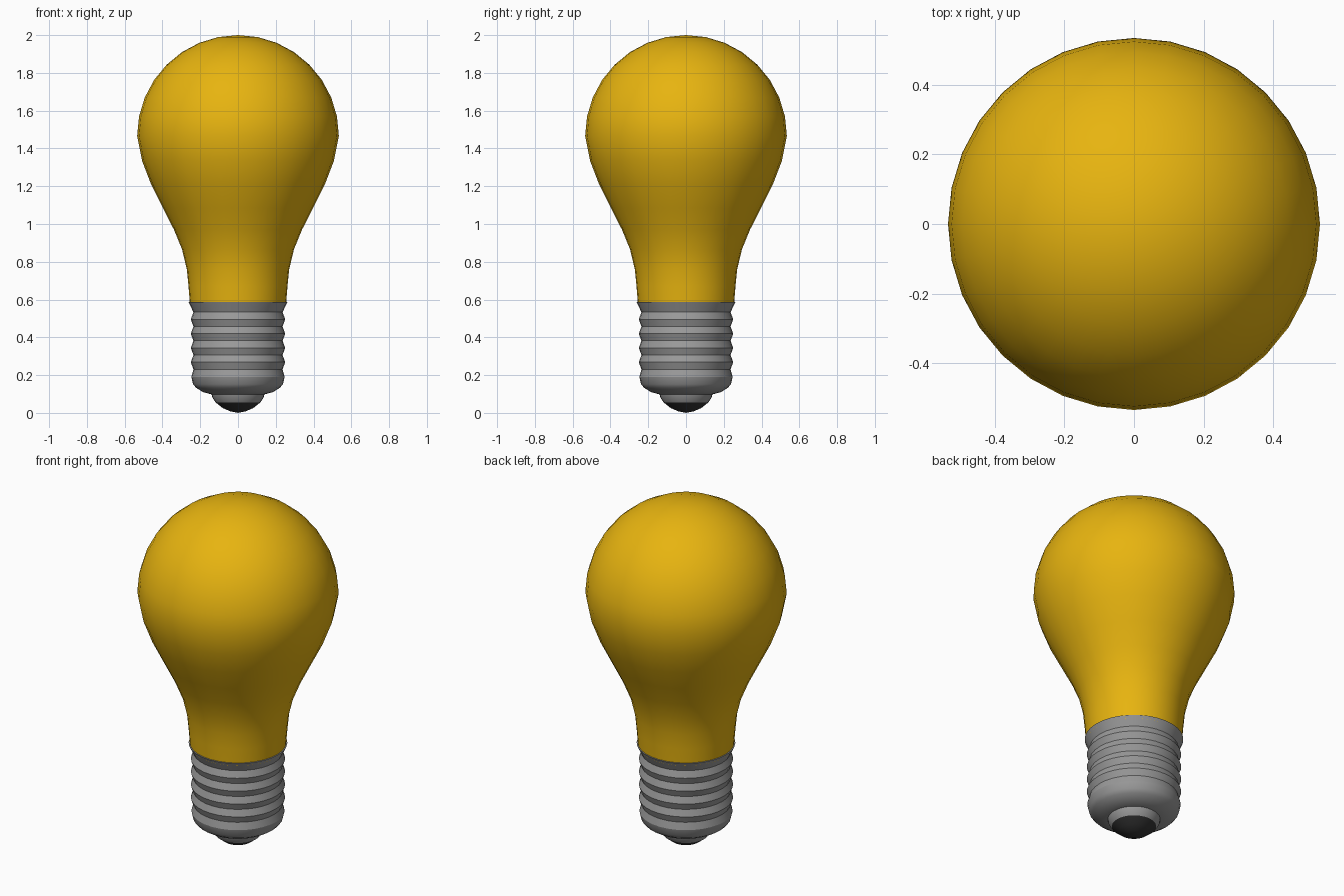
import bpy, bmesh, math

if "Cube" in bpy.data.objects:
    bpy.data.objects.remove(bpy.data.objects["Cube"])

SIDES = 32


def material(name, color):
    m = bpy.data.materials.new(name)
    m.diffuse_color = (*color, 1)
    m.use_nodes = True
    m.node_tree.nodes["Principled BSDF"].inputs["Base Color"].default_value = m.diffuse_color
    return m


def lathe(name, profile, mat, angle):
    """Revolve (radius, height) points about z; radius 0 makes a pole."""
    bm = bmesh.new()
    rings = []
    for r, z in profile:
        if r == 0:
            rings.append([bm.verts.new((0, 0, z))] * SIDES)
        else:
            rings.append([bm.verts.new((r * math.cos(2 * math.pi * i / SIDES),
                                        r * math.sin(2 * math.pi * i / SIDES), z))
                          for i in range(SIDES)])
    for a, b in zip(rings, rings[1:]):
        for i in range(SIDES):
            j = (i + 1) % SIDES
            corners = list(dict.fromkeys((a[i], a[j], b[j], b[i])))
            bm.faces.new(corners)
    bm.normal_update()
    mesh = bpy.data.meshes.new(name)
    bm.to_mesh(mesh)
    bm.free()
    mesh.materials.append(mat)
    ob = bpy.data.objects.new(name, mesh)
    bpy.context.collection.objects.link(ob)
    bpy.ops.object.select_all(action='DESELECT')
    ob.select_set(True)
    bpy.context.view_layer.objects.active = ob
    bpy.ops.object.shade_smooth_by_angle(angle=math.radians(angle))
    return ob


yellow = material("yellow_glass", (0.80, 0.456, 0.005))
grey = material("grey_metal", (0.32, 0.32, 0.32))
black = material("black_contact", (0.035, 0.035, 0.035))

# Glass bulb: tapered neck flowing into a spherical crown
neck = [(0.254, 0.57), (0.262, 0.67), (0.271, 0.76), (0.296, 0.865),
        (0.339, 0.97), (0.397, 1.085), (0.46, 1.21), (0.508, 1.335)]
crown = [(0.534 * math.cos(math.radians(a)), 1.466 + 0.534 * math.sin(math.radians(a)))
         for a in [11.25 * k for k in range(8)]]
lathe("glass_bulb", neck + crown + [(0, 2.0)], yellow, 60)

# Screw base: rounded bottom, five thread ridges and a flared rim
base = [(0, 0.098), (0.14, 0.098), (0.185, 0.11), (0.222, 0.133), (0.238, 0.152), (0.247, 0.19)]
for k in range(5):
    z = 0.193 + 0.0755 * k
    if k:
        base.append((0.25, z))
    base.append((0.236, z + 0.038))
base += [(0.262, 0.587), (0.24, 0.587), (0, 0.587)]
lathe("screw_base", base, grey, 28)

# Metal collar and dark tip under the base
lathe("contact_collar", [(0, 0.055), (0.118, 0.055), (0.135, 0.08), (0.14, 0.1), (0, 0.1)], grey, 40)
lathe("contact_tip", [(0, 0.0), (0.04, 0.008), (0.08, 0.025), (0.118, 0.055), (0, 0.057)], black, 40)
